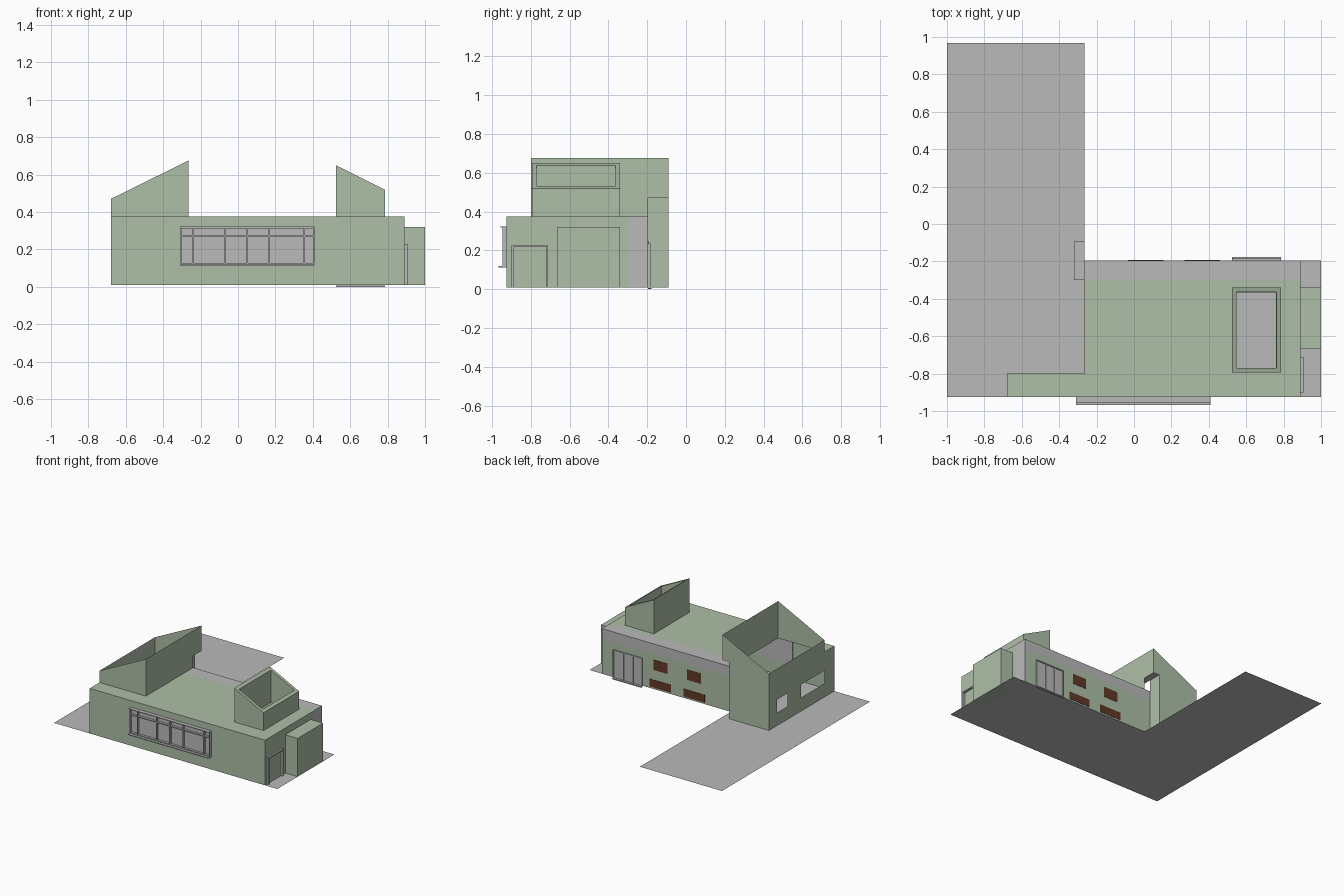
import bpy, bmesh

if "Cube" in bpy.data.objects:
    bpy.data.objects.remove(bpy.data.objects["Cube"])


def material(name, rgb):
    m = bpy.data.materials.new(name)
    m.diffuse_color = (*rgb, 1)
    m.use_nodes = True
    m.node_tree.nodes["Principled BSDF"].inputs["Base Color"].default_value = m.diffuse_color
    return m


GREEN = material("sage green", (0.42, 0.52, 0.39))
GREY = material("light grey", (0.49, 0.49, 0.49))
BROWN = material("dark brown", (0.12, 0.04, 0.02))


def finish(name, bm, *mats):
    me = bpy.data.meshes.new(name)
    bm.to_mesh(me)
    bm.free()
    ob = bpy.data.objects.new(name, me)
    for m in mats:
        me.materials.append(m)
    bpy.context.collection.objects.link(ob)
    return ob


def sheet(name, axis, pos, outline, mat):
    """Flat polygon lying across one axis."""
    bm = bmesh.new()
    pts = []
    for u, v in outline:
        p = [u, v]
        p.insert(axis, pos)
        pts.append(bm.verts.new(p))
    bm.faces.new(pts)
    return finish(name, bm, mat)


def panel(name, axis, pos, us, vs, holes=(), grey=lambda u, v: False):
    """Flat wall of grid cells with rectangular openings and a colour rule."""
    for u0, u1, v0, v1 in holes:
        us, vs = us + [u0, u1], vs + [v0, v1]
    us, vs = sorted(set(us)), sorted(set(vs))
    bm = bmesh.new()
    for a, b in zip(us, us[1:]):
        for c, d in zip(vs, vs[1:]):
            u, v = (a + b) / 2, (c + d) / 2
            if any(h[0] < u < h[1] and h[2] < v < h[3] for h in holes):
                continue
            quad = []
            for q in ((a, c), (b, c), (b, d), (a, d)):
                p = list(q)
                p.insert(axis, pos)
                quad.append(bm.verts.new(p))
            bm.faces.new(quad).material_index = int(grey(u, v))
    bmesh.ops.remove_doubles(bm, verts=bm.verts, dist=1e-5)
    return finish(name, bm, GREEN, GREY)


def box(name, x0, x1, y0, y1, z0, z1, mat):
    bm = bmesh.new()
    bmesh.ops.create_cube(bm, size=1)
    for v in bm.verts:
        v.co = (x1 if v.co.x > 0 else x0, y1 if v.co.y > 0 else y0,
                z1 if v.co.z > 0 else z0)
    return finish(name, bm, mat)


G, ROOF = 0.01, 0.375               # floor and flat roof levels
XL, XT, XN, XR = -0.68, -0.265, -0.32, 0.89   # left, tower, notch, right
YF, YT, YB, YE = -0.925, -0.8, -0.195, -0.09  # front, tower front, back, tower back
LOW, HIGH, NOTCH = 0.47, 0.675, 0.47

# L-shaped paving
sheet("paving", 2, G, [(-1, YF), (1, YF), (1, YB), (XT, YB), (XT, 0.968), (-1, 0.968)], GREY)

# Main walls
panel("front_wall", 1, YF, [XL, XR], [G, ROOF], [(-0.31, 0.41, 0.12, 0.32)])
panel("back_wall", 1, YB, [XN, XR], [G, 0.295, ROOF], grey=lambda x, z: z > 0.295)
panel("right_wall", 0, XR, [YF, -0.3, YB], [G, ROOF], grey=lambda y, z: y > -0.3)
panel("left_wall", 0, XL, [YF, YT], [G, ROOF])
panel("tower_left_wall", 0, XL, [YT, YE], [G, LOW],
      [(-0.33, -0.19, 0.115, 0.22), (-0.80, -0.5, 0.12, 0.225)])

# Flat roof, open under the tower and the skylight
panel("flat_roof", 2, ROOF, [XL, XT, XR], [YF, YT, -0.3, YB],
      [(XL, XT, YT, YB), (0.545, 0.76, -0.77, -0.365)],
      grey=lambda x, y: y > -0.3)

# Open shed-topped tower with a recessed corner
sheet("tower_front", 1, YT, [(XL, ROOF), (XT, ROOF), (XT, HIGH), (XL, LOW)], GREEN)
sheet("tower_back", 1, YE, [(XL, G), (XN, G), (XN, NOTCH), (XT, NOTCH),
                            (XT, HIGH), (XL, LOW)], GREEN)
sheet("tower_right", 0, XT, [(YT, ROOF), (YB, ROOF), (YB, NOTCH), (YE, NOTCH),
                             (YE, HIGH), (YT, HIGH)], GREEN)
sheet("recess_wall", 0, XN, [(YB, G), (YE, G), (YE, NOTCH), (YB, NOTCH)], GREEN)
sheet("recess_ceiling", 2, NOTCH, [(XN, -0.3), (XT, -0.3), (XT, YE), (XN, YE)], GREY)

# Skylight: sloped hollow box with a rim
bm = bmesh.new()
X0, X1, Y0, Y1, T = 0.525, 0.785, -0.795, -0.34, 0.024


def slope(x):
    return 0.65 - (x - X0) * 0.5


def ring(t, top):
    xy = [(X0 + t, Y0 + t), (X1 - t, Y0 + t), (X1 - t, Y1 - t), (X0 + t, Y1 - t)]
    return [bm.verts.new((x, y, slope(x) if top else ROOF)) for x, y in xy]


loops = [ring(0, False), ring(0, True), ring(T, True), ring(T, False)]
for a, b in zip(loops, loops[1:]):
    for i in range(4):
        j = (i + 1) % 4
        bm.faces.new((a[i], a[j], b[j], b[i]))
finish("skylight", bm, GREEN)

# Side block
box("side_block", XR, 1, -0.665, -0.34, G, 0.32, GREEN)

# Front window: pane, bars and sill
box("front_pane", -0.31, 0.41, YF - 0.004, YF + 0.004, 0.12, 0.32, GREY)
for x in (-0.31, -0.243, -0.072, 0.046, 0.164, 0.35, 0.402):
    box("front_window_bar", x, x + 0.008, -0.947, YF, 0.12, 0.32, GREY)
for z in (0.12, 0.268, 0.312):
    box("front_window_rail", -0.31, 0.41, -0.947, YF, z, z + 0.008, GREY)
box("front_sill", -0.31, 0.41, -0.967, YF, 0.113, 0.12, GREY)
box("front_window_head", -0.31, 0.41, -0.955, YF, 0.317, 0.322, GREY)

# Back door: pane, bars and step
box("back_door_pane", 0.525, 0.785, YB, YB + 0.005, G, 0.235, GREY)
for x in (0.525, 0.605, 0.69, 0.777):
    box("back_door_bar", x, x + 0.008, YB, YB + 0.011, G, 0.235, GREY)
box("back_door_head", 0.525, 0.785, YB, YB + 0.011, 0.227, 0.235, GREY)
box("back_step", 0.525, 0.785, YB, -0.177, 0, 0.007, GREY)

# Brown panels on the back wall
for x in (0.365, 0.063):
    box("upper_brown_panel", x - 0.063, x + 0.063, YB, YB + 0.002, 0.165, 0.248, BROWN)
    box("lower_brown_panel", x - 0.095, x + 0.095, YB, YB + 0.002, 0.022, 0.085, BROWN)

# Side door frame
for y in (-0.9, -0.72):
    box("side_door_post", XR, 0.905, y, y + 0.01, G, 0.228, GREY)
box("side_door_head", XR, 0.905, -0.9, -0.71, 0.218, 0.228, GREY)
